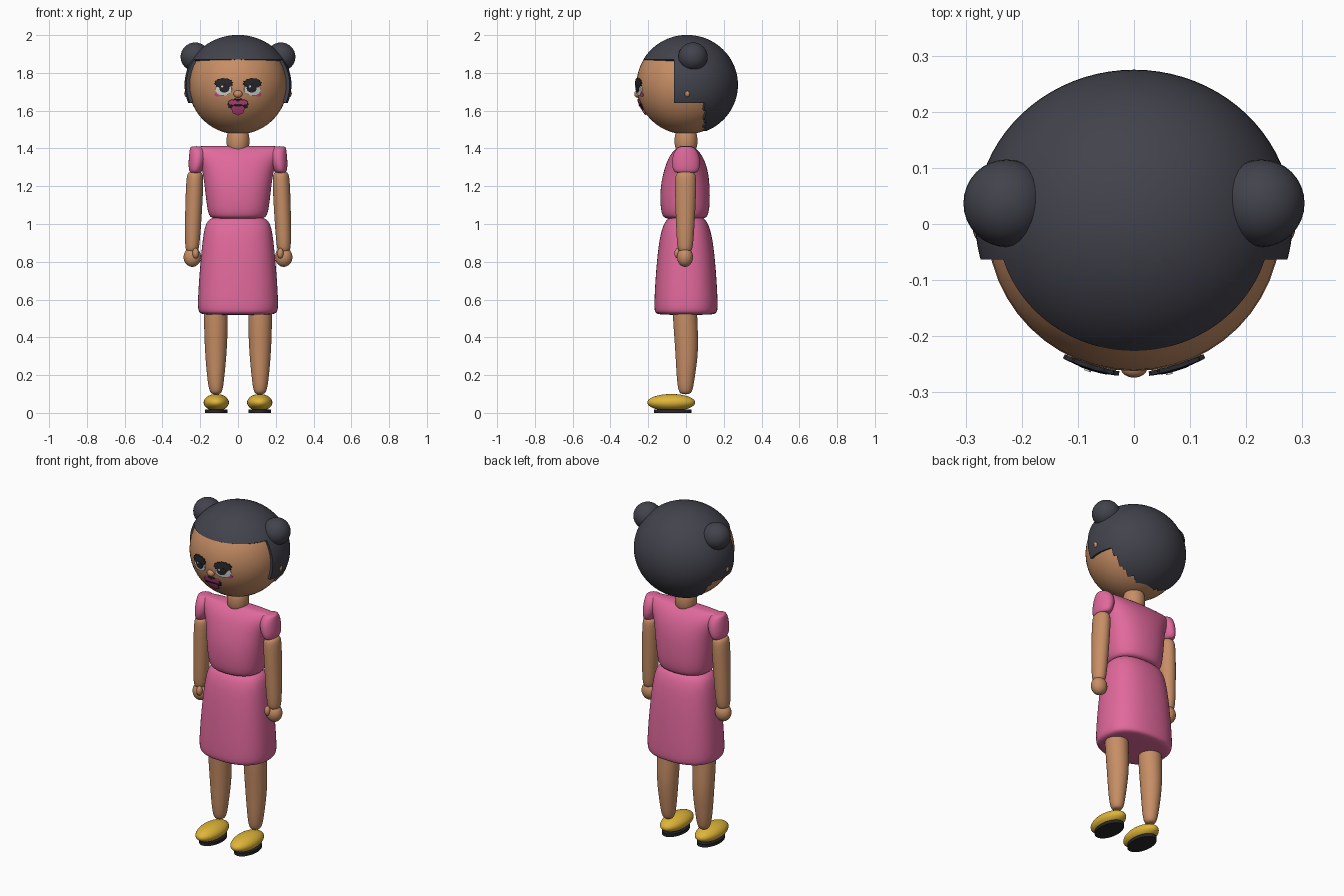
import bpy
import bmesh
import math
from mathutils import Vector, Matrix

default_cube = bpy.data.objects.get("Cube")
if default_cube:
    bpy.data.objects.remove(default_cube, do_unlink=True)

HEAD_Z = 1.737
HEAD_R = 0.262


def make_material(name, red, green, blue):
    material = bpy.data.materials.new(name)
    material.use_nodes = True
    colour = (red, green, blue, 1)
    material.diffuse_color = colour
    shader = material.node_tree.nodes["Principled BSDF"]
    shader.inputs["Base Color"].default_value = colour
    shader.inputs["Roughness"].default_value = 0.7
    return material


skin = make_material("warm brown skin", 0.57, 0.27, 0.13)
hair_black = make_material("soft black hair", 0.055, 0.055, 0.073)
dress_pink = make_material("dress pink", 0.75, 0.14, 0.33)
shoe_gold = make_material("shoe gold", 0.74, 0.46, 0.04)
ink_black = make_material("ink black", 0.02, 0.02, 0.025)
eye_white = make_material("eye white", 0.68, 0.68, 0.64)
lip_pink = make_material("lip pink", 0.62, 0.07, 0.25)


def finish(name, bm, material, modifier=None, **settings):
    """Turn a bmesh into a smooth shaded object, with an optional modifier applied."""
    mesh = bpy.data.meshes.new(name)
    bm.to_mesh(mesh)
    bm.free()
    mesh.materials.append(material)
    obj = bpy.data.objects.new(name, mesh)
    bpy.context.collection.objects.link(obj)
    bpy.ops.object.select_all(action="DESELECT")
    obj.select_set(True)
    bpy.context.view_layer.objects.active = obj
    if modifier:
        mod = obj.modifiers.new(modifier.lower(), modifier)
        for key, value in settings.items():
            setattr(mod, key, value)
        bpy.ops.object.modifier_apply(modifier=mod.name)
    bpy.ops.object.shade_smooth_by_angle(angle=math.radians(45))
    return obj


def ball_mesh(centre, radii, segments=32):
    bm = bmesh.new()
    bmesh.ops.create_uvsphere(bm, u_segments=segments, v_segments=segments // 2, radius=1)
    place = Matrix.Translation(centre) @ Matrix.Diagonal((*radii, 1))
    bmesh.ops.transform(bm, matrix=place, verts=bm.verts)
    return bm


def ball(name, centre, radii, material, segments=32):
    return finish(name, ball_mesh(centre, radii, segments), material)


def loft(name, rings, material, power=2, segments=24):
    """Skin rings of (z, centre x, centre y, half width, half depth), bottom to top."""
    bm = bmesh.new()
    loops = []
    for z, cx, cy, rx, ry in rings:
        loop = []
        for i in range(segments):
            t = math.tau * i / segments
            c, s = math.cos(t), math.sin(t)
            x = math.copysign(abs(c) ** (2 / power), c)
            y = math.copysign(abs(s) ** (2 / power), s)
            loop.append(bm.verts.new((cx + rx * x, cy + ry * y, z)))
        loops.append(loop)
    for low, high in zip(loops, loops[1:]):
        for i in range(segments):
            j = (i + 1) % segments
            bm.faces.new((low[i], low[j], high[j], high[i]))
    bm.faces.new(loops[0][::-1])
    bm.faces.new(loops[-1])
    return finish(name, bm, material, "SUBSURF", levels=2)


def face_plate(name, x, z, rx, rz, material, lift, wave=0, waves=0, segments=48):
    """Thin plate with a plain or scalloped oval outline, following the face."""
    bm = bmesh.new()

    def on_face(px, pz):
        depth = math.sqrt(HEAD_R ** 2 - px ** 2 - (pz - HEAD_Z) ** 2)
        return bm.verts.new((px, -depth - lift, pz))

    loops = []
    for scale in (1, 0.6, 0.25):
        loop = []
        for i in range(segments):
            t = math.tau * i / segments
            r = scale * (1 + wave * math.sin(waves * t))
            loop.append(on_face(x + rx * r * math.cos(t), z + rz * r * math.sin(t)))
        loops.append(loop)
    for outer, inner in zip(loops, loops[1:]):
        for i in range(segments):
            j = (i + 1) % segments
            bm.faces.new((outer[i], outer[j], inner[j], inner[i]))
    bm.faces.new(loops[-1])
    return finish(name, bm, material, "SOLIDIFY", thickness=0.008, offset=-1)


# Head, nose and neck
ball("head", (0, 0, HEAD_Z), (HEAD_R, HEAD_R, HEAD_R), skin, 48)
ball("nose", (0, -0.256, 1.688), (0.024, 0.018, 0.02), skin, 16)
loft("neck", [(1.38, 0, 0, 0.045, 0.045), (1.40, 0, 0, 0.058, 0.058),
              (1.44, 0, 0, 0.063, 0.063), (1.48, 0, 0, 0.058, 0.058),
              (1.50, 0, 0, 0.045, 0.045)], skin)

# Hair cap: cut along the fringe, sideburn and ear lines, ragged at the nape
FRINGE, EAR_LINE, SIDEBURN, NAPE = 1.87, 1.64, -0.063, 0.1
bm = ball_mesh((0, 0.006, HEAD_Z), (0.283, 0.269, 0.264), 80)
for point, normal in (((0, 0, FRINGE), (0, 0, 1)), ((0, 0, EAR_LINE), (0, 0, 1)),
                      ((0, SIDEBURN, 0), (0, 1, 0))):
    bmesh.ops.bisect_plane(bm, geom=bm.verts[:] + bm.edges[:] + bm.faces[:],
                           plane_co=point, plane_no=normal)


def is_hair(p):
    return (p.z > FRINGE or (p.z > EAR_LINE and p.y > SIDEBURN)
            or p.y > NAPE + 0.006 * math.sin(90 * p.z + 50 * p.x))


bare = [f for f in bm.faces if not is_hair(f.calc_center_median())]
bmesh.ops.delete(bm, geom=bare, context="FACES")
finish("hair_cap", bm, hair_black, "SOLIDIFY", thickness=0.025, offset=-1)

# Mouth
face_plate("mouth_outline", 0, 1.63, 0.054, 0.031, ink_black, 0.006, 0.08, 11)
face_plate("lower_lip", 0, 1.607, 0.034, 0.03, lip_pink, 0.009, 0.06, 7)
for side, label in ((1, "left"), (-1, "right")):
    face_plate("upper_lip_" + label, side * 0.024, 1.643, 0.027, 0.013, lip_pink, 0.009, 0.08, 7)
face_plate("mouth_line", 0, 1.627, 0.036, 0.004, ink_black, 0.012)

# Torso and skirt
loft("bodice", [(1.025, 0, -0.005, 0.13, 0.10), (1.04, 0, -0.005, 0.156, 0.122),
                (1.10, 0, -0.005, 0.167, 0.133), (1.20, 0, -0.005, 0.178, 0.132),
                (1.29, 0, 0, 0.190, 0.117), (1.36, 0, 0, 0.222, 0.09),
                (1.40, 0, 0, 0.25, 0.055), (1.415, 0, 0, 0.25, 0.03)], dress_pink, 2.3)
loft("skirt", [(0.518, 0, 0, 0.185, 0.145), (0.53, 0, 0, 0.212, 0.168),
               (0.58, 0, 0, 0.216, 0.17), (0.75, 0, 0, 0.205, 0.161),
               (0.93, 0, 0, 0.188, 0.142), (1.00, 0, 0, 0.174, 0.12),
               (1.03, 0, 0, 0.15, 0.098), (1.04, 0, 0, 0.11, 0.07)], dress_pink, 2.4)

for side, label in ((1, "left"), (-1, "right")):
    # Hair bun and the ear tip showing through the hair
    ball("hair_bun_" + label, (side * 0.227, 0.037, 1.885), (0.077, 0.078, 0.076), hair_black)
    ball("ear_" + label, (side * 0.271, 0.007, 1.69), (0.014, 0.015, 0.018), skin, 16)

    # Eye, layered from back to front
    face_plate("blush_" + label, side * 0.108, 1.685, 0.018, 0.011, lip_pink, 0.004)
    face_plate("eye_white_" + label, side * 0.077, 1.712, 0.044, 0.032, eye_white, 0.007)
    face_plate("eyelid_" + label, side * 0.077, 1.745, 0.047, 0.027, ink_black, 0.01, 0.07, 12)
    face_plate("iris_" + label, side * 0.073, 1.718, 0.026, 0.022, ink_black, 0.011)
    face_plate("eye_glint_" + label, side * 0.073 - 0.01, 1.728, 0.006, 0.006, eye_white, 0.014)

    # Puff sleeve, arm and hand
    loft("sleeve_" + label, [(1.268, side * 0.225, 0, 0.025, 0.05),
                             (1.28, side * 0.225, 0, 0.035, 0.068),
                             (1.32, side * 0.216, 0, 0.047, 0.077),
                             (1.37, side * 0.212, 0, 0.047, 0.07),
                             (1.40, side * 0.215, 0, 0.04, 0.05),
                             (1.412, side * 0.22, 0, 0.03, 0.03)], dress_pink)
    loft("arm_" + label, [(0.85, side * 0.243, -0.005, 0.028, 0.03),
                          (0.87, side * 0.243, -0.005, 0.039, 0.043),
                          (1.05, side * 0.236, -0.003, 0.045, 0.052),
                          (1.24, side * 0.228, -0.002, 0.047, 0.059),
                          (1.268, side * 0.227, -0.002, 0.04, 0.05),
                          (1.28, side * 0.227, -0.002, 0.025, 0.03)], skin)
    ball("hand_" + label, (side * 0.242, -0.005, 0.825), (0.046, 0.042, 0.052), skin)
    ball("thumb_" + label, (side * 0.224, -0.043, 0.845), (0.017, 0.018, 0.028), skin, 16)

    # Leg, shoe and sole
    loft("leg_" + label, [(0.098, side * 0.117, -0.003, 0.02, 0.022),
                          (0.115, side * 0.117, -0.003, 0.037, 0.039),
                          (0.20, side * 0.118, -0.001, 0.047, 0.05),
                          (0.34, side * 0.117, 0.006, 0.06, 0.063),
                          (0.50, side * 0.117, -0.006, 0.064, 0.065),
                          (0.62, side * 0.117, -0.006, 0.064, 0.065)], skin)
    ball("shoe_" + label, (side * 0.115, -0.078, 0.055), (0.067, 0.127, 0.045), shoe_gold)
    bm = bmesh.new()
    bmesh.ops.create_cone(bm, cap_ends=True, segments=40, radius1=1, radius2=1, depth=1)
    place = (Matrix.Translation((side * 0.115, -0.07, 0.009))
             @ Matrix.Diagonal((0.06, 0.1, 0.018, 1)))
    bmesh.ops.transform(bm, matrix=place, verts=bm.verts)
    finish("sole_" + label, bm, ink_black)
